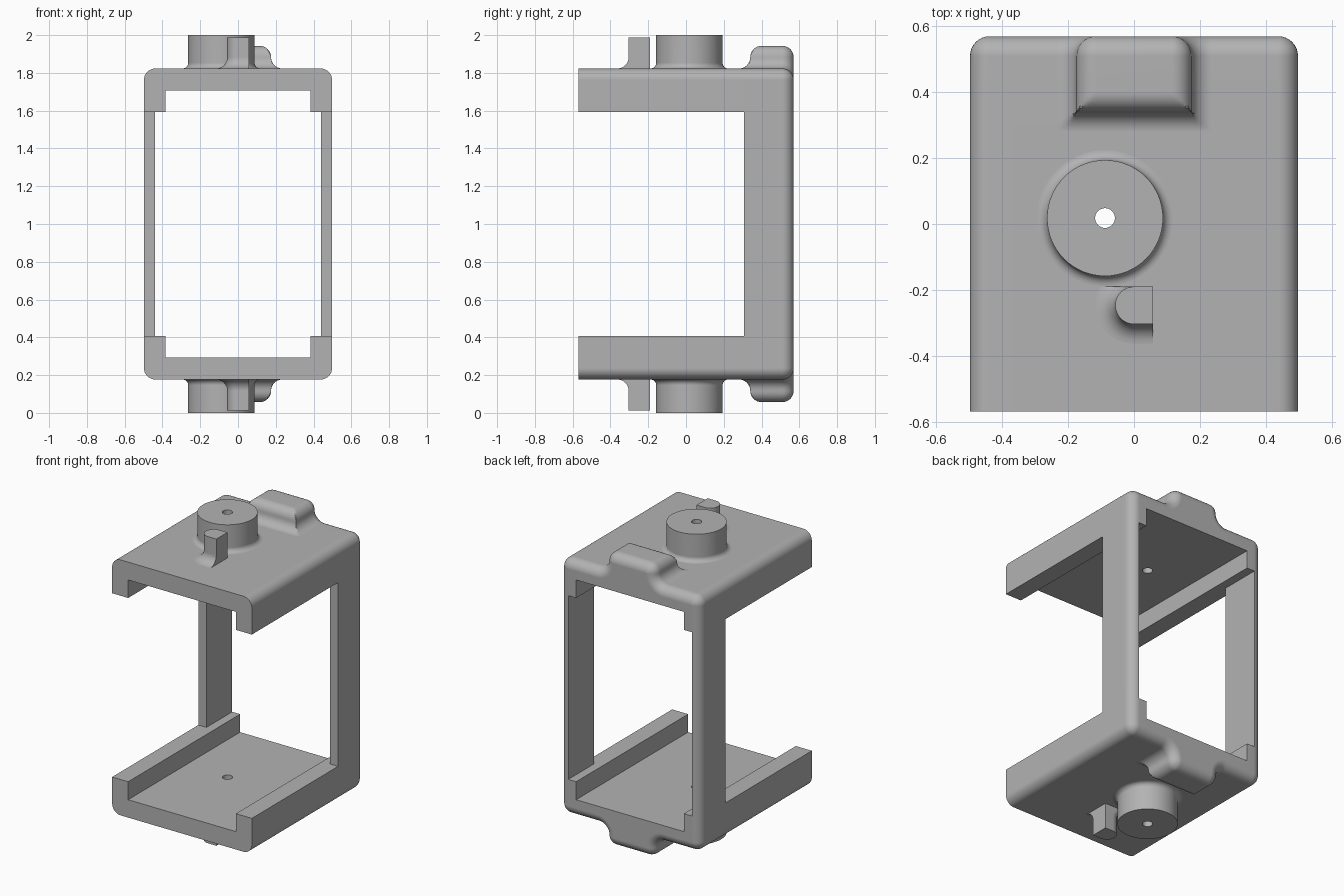
import bpy, bmesh, math
from mathutils import Vector

cube = bpy.data.objects.get("Cube")
if cube:
    bpy.data.objects.remove(cube)

MID = 1.0                       # height of the mirror plane
W, D, H = 0.498, 0.57, 0.823    # half width, half depth, half height of the frame
R = 0.06                        # radius of every rounding and fillet
BUMP_X, BUMP_Y = 0.175, 0.34    # half width and front of the rear lugs
BOSS = (-0.088, 0.018)
BORE = 0.03
STEPS = 8
ARC = [math.pi / 2 * i / STEPS for i in range(STEPS + 1)]

grey = bpy.data.materials.new("light grey")
grey.use_nodes = True
COLOUR = (0.45, 0.45, 0.45, 1)
grey.diffuse_color = COLOUR
grey.node_tree.nodes["Principled BSDF"].inputs["Base Color"].default_value = COLOUR


def loft(name, rings, closed=False):
    """Skin a list of equal rings, capped or joined end to start."""
    bm = bmesh.new()
    rows = [[bm.verts.new(p) for p in ring] for ring in rings]
    n = len(rows[0])
    pairs = list(zip(rows, rows[1:])) + ([(rows[-1], rows[0])] if closed else [])
    for a, b in pairs:
        for i in range(n):
            j = (i + 1) % n
            bm.faces.new((a[i], a[j], b[j], b[i]))
    if not closed:
        bm.faces.new(rows[0])
        bm.faces.new(rows[-1])
    bmesh.ops.remove_doubles(bm, verts=bm.verts, dist=0.00005)
    bmesh.ops.recalc_face_normals(bm, faces=bm.faces)
    mesh = bpy.data.meshes.new(name)
    bm.to_mesh(mesh)
    bm.free()
    mesh.materials.append(grey)
    obj = bpy.data.objects.new(name, mesh)
    bpy.context.collection.objects.link(obj)
    return obj


def circle(radius, z, count=64):
    return [(BOSS[0] + radius * math.cos(math.tau * i / count),
             BOSS[1] + radius * math.sin(math.tau * i / count), z) for i in range(count)]


def box(x, y0, y1, z):
    """Cutter box, symmetric in x and about the mirror plane."""
    ring = [(-x, -z), (x, -z), (x, z), (-x, z)]
    return loft("cutter", [[(a, y, MID + b) for a, b in ring] for y in (y0, y1)])


def cut(obj, cutter):
    mod = obj.modifiers.new("cut", 'BOOLEAN')
    mod.operation, mod.solver, mod.object = 'DIFFERENCE', 'EXACT', cutter
    bpy.context.view_layer.objects.active = obj
    bpy.ops.object.modifier_apply(modifier=mod.name)
    bpy.data.objects.remove(cutter)


def smooth(obj):
    bpy.ops.object.select_all(action='DESELECT')
    obj.select_set(True)
    bpy.context.view_layer.objects.active = obj
    bpy.ops.object.shade_smooth_by_angle(angle=math.radians(30))
    mod = obj.modifiers.new("flat faces", 'WEIGHTED_NORMAL')
    mod.keep_sharp = True


# Frame outline: rounded corner, concave fillet and rounded lug, as point + normal
quarter = []
for cx, cz, kind in ((W - R, H - R, 1), (BUMP_X + R, H + R, -1), (BUMP_X - R, H + R, 1)):
    for t in ARC:
        nx, nz = (math.cos(t), math.sin(t)) if kind > 0 else (math.sin(t), math.cos(t))
        p = (cx + kind * R * nx, cz + kind * R * nz)
        if not quarter or math.dist(p, quarter[-1][0]) > 0.001:
            quarter.append((p, (nx, nz)))


def flip(points, sx, sz):
    return [((p[0] * sx, p[1] * sz), (n[0] * sx, n[1] * sz)) for p, n in reversed(points)]


top_half = quarter + flip(quarter, -1, 1)
outline = top_half + flip(top_half, 1, -1)


def section(y, lug_height, inset=0.0):
    limit = H + lug_height
    ring = []
    for p, n in outline:
        z = max(-limit, min(limit, p[1])) - n[1] * inset
        ring.append((p[0] - n[0] * inset, y, MID + z))
    return ring


# Frame: sweep front to back, raising the lugs, then rounding the rear edge
rings = [section(-D, 0)]
rings += [section(BUMP_Y - R + R * math.sin(t), R - R * math.cos(t)) for t in ARC]
rings += [section(BUMP_Y + R - R * math.cos(t), R + R * math.sin(t)) for t in ARC[1:]]
rings += [section(D - R + R * math.sin(t), 2 * R, R - R * math.cos(t)) for t in ARC]
frame = loft("frame", rings)

# Openings: channel between the rails, wider gap between posts, open sides, bore
cut(frame, box(0.384, -1, 1, 0.708))
cut(frame, box(0.44, -1, 1, 0.592))
cut(frame, box(1, -1, 0.307, 0.592))
cut(frame, loft("cutter", [circle(BORE, -1), circle(BORE, 3)]))
smooth(frame)

# Pin outline: flat on the right, round on the left
PIN_R, PIN_Y, PIN_X = 0.057, -0.247, 0.058
pin = [((PIN_X, PIN_Y + PIN_R), (0, 1))]
for i in range(2 * STEPS + 1):
    a = math.pi / 2 + math.pi * i / (2 * STEPS)
    n = (math.cos(a), math.sin(a))
    pin.append(((n[0] * PIN_R, PIN_Y + n[1] * PIN_R), n))
pin.append(((PIN_X, PIN_Y - PIN_R), (0, -1)))


def pin_ring(flare, z):
    """Flare outward, but keep the right and rear sides flush."""
    return [(min(PIN_X, p[0] + n[0] * flare),
             min(PIN_Y + PIN_R, p[1] + n[1] * flare), z) for p, n in pin]


# Bosses and pins, above and below
BOSS_R, FILLET = 0.176, 0.03
for side, s in (("upper", 1), ("lower", -1)):
    base = MID + s * H
    rings = [circle(BOSS_R + FILLET, base - s * 0.005)]
    rings += [circle(BOSS_R + FILLET * (1 - math.sin(t)),
                     base + s * FILLET * (1 - math.cos(t))) for t in ARC]
    rings += [circle(BOSS_R, MID + s), circle(BORE, MID + s), circle(BORE, base - s * 0.005)]
    smooth(loft(side + "_boss", rings, closed=True))

    rings = [pin_ring(R, base - s * 0.005)]
    rings += [pin_ring(R * (1 - math.sin(t)), base + s * R * (1 - math.cos(t))) for t in ARC]
    rings.append(pin_ring(0, MID + s * 0.988))
    smooth(loft(side + "_pin", rings))
